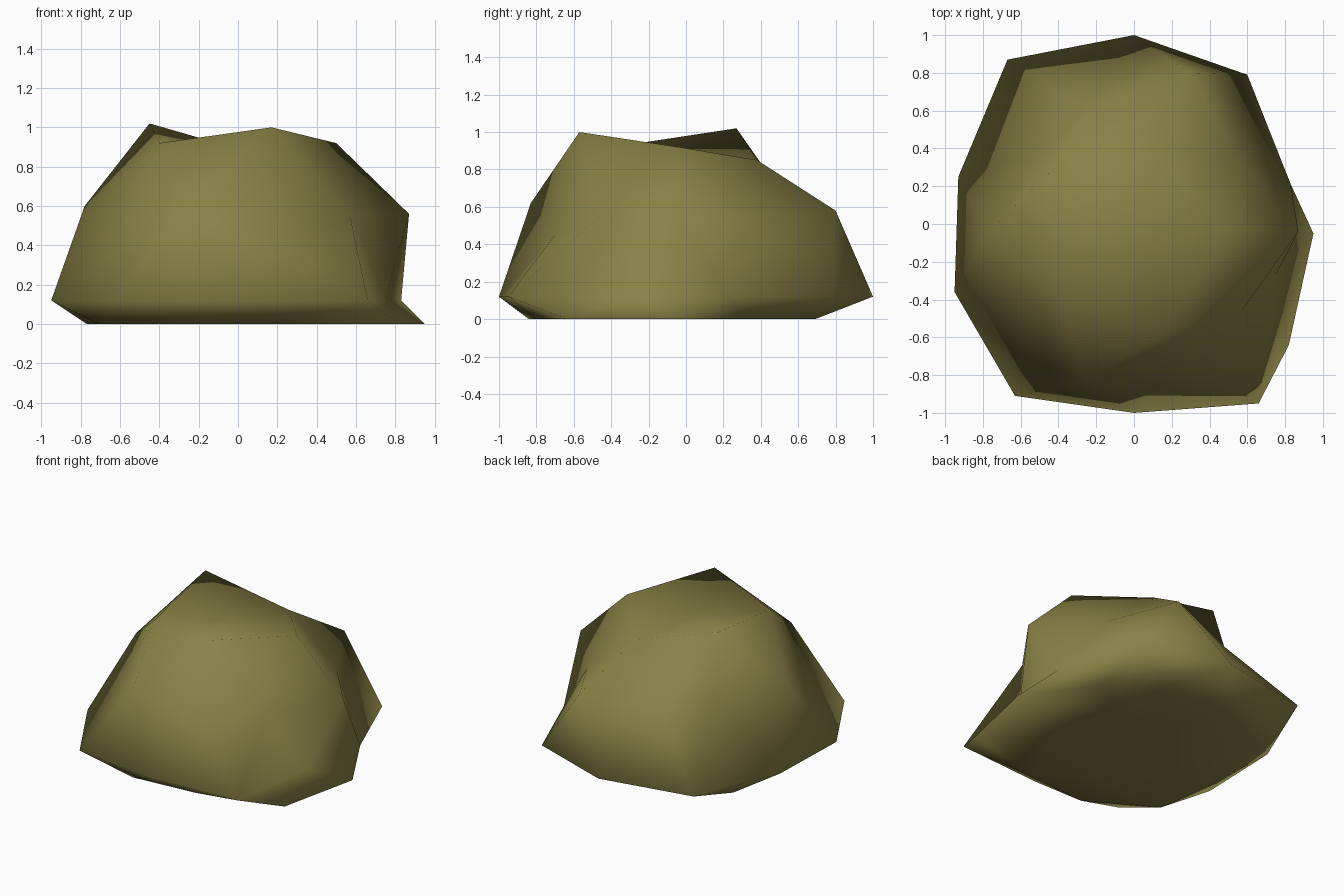
import bpy
import bmesh

default_cube = bpy.data.objects.get("Cube")
if default_cube:
    bpy.data.objects.remove(default_cube, do_unlink=True)


def flat_colour(name, colour):
    material = bpy.data.materials.new(name)
    material.use_nodes = True
    material.diffuse_color = colour
    material.node_tree.nodes["Principled BSDF"].inputs["Base Color"].default_value = colour
    return material


def add_ring(bm, points):
    return [bm.verts.new(point) for point in points]


def stitch(bm, lower, upper, steps):
    """Zip two rings together with triangles: 'l' steps along the lower ring, 'u' the upper."""
    low = up = 0
    for step in steps:
        a = lower[low % len(lower)]
        b = upper[up % len(upper)]
        if step == "l":
            low += 1
            third = lower[low % len(lower)]
        else:
            up += 1
            third = upper[up % len(upper)]
        bm.faces.new((a, third, b))


def cap(bm, ring, centre):
    """Close a ring with a fan of triangles around a centre point."""
    pole = bm.verts.new(centre)
    for first, second in zip(ring, ring[1:] + ring[:1]):
        bm.faces.new((first, second, pole))


bm = bmesh.new()

# Flat footprint on the ground, counter-clockwise from the left spur
footprint = add_ring(bm, [(x, y, 0) for x, y in (
    (.95, -.05), (.62, .4), (.28, .69), (-.2, .67), (-.7, .46),
    (-.77, -.04), (-.71, -.57), (-.25, -.84), (.22, -.8), (.82, -.64))])

# Widest girth just above the ground
girth_height = .12
girth = add_ring(bm, [(x, y, girth_height) for x, y in (
    (.83, .21), (.6, .79), (0, 1), (-.67, .87), (-.93, .25),
    (-.95, -.36), (-.63, -.91), (0, -1), (.66, -.95), (.75, -.27))])

# Shoulder corners
shoulder = add_ring(bm, [
    (.87, -.04, .56), (.54, .36, .53), (.29, .8, .58), (-.25, .62, .52),
    (-.47, .38, .6), (-.78, -.05, .6), (-.54, -.47, .6), (-.26, -.83, .62),
    (.2, -.7, .45), (.57, -.46, .55)])

# Uneven crown
crown = add_ring(bm, [
    (.5, -.04, .92), (.14, .38, .85), (-.45, .27, 1.02),
    (-.4, -.39, .92), (.17, -.57, 1)])

# Sides: each ring is staggered half a step against the next
corners = len(girth)
stitch(bm, footprint, girth, "lu" * corners)
stitch(bm, girth, shoulder, "ul" * corners)
stitch(bm, shoulder, crown, "lul" * len(crown))

# Hollowed top
cap(bm, crown, (0, 0, .89))

# Underside
outer = footprint[1:] + footprint[:1]
sole = add_ring(bm, [vert.co * .5 for vert in outer[::2]])
stitch(bm, sole, outer, "ulu" * len(sole))
cap(bm, sole, (0, 0, 0))

bmesh.ops.recalc_face_normals(bm, faces=bm.faces[:])
for face in bm.faces:
    face.smooth = True

mesh = bpy.data.meshes.new("boulder")
bm.to_mesh(mesh)
bm.free()
mesh.materials.append(flat_colour("olive stone", (.25, .22, .06, 1)))
boulder = bpy.data.objects.new("boulder", mesh)
bpy.context.collection.objects.link(boulder)
